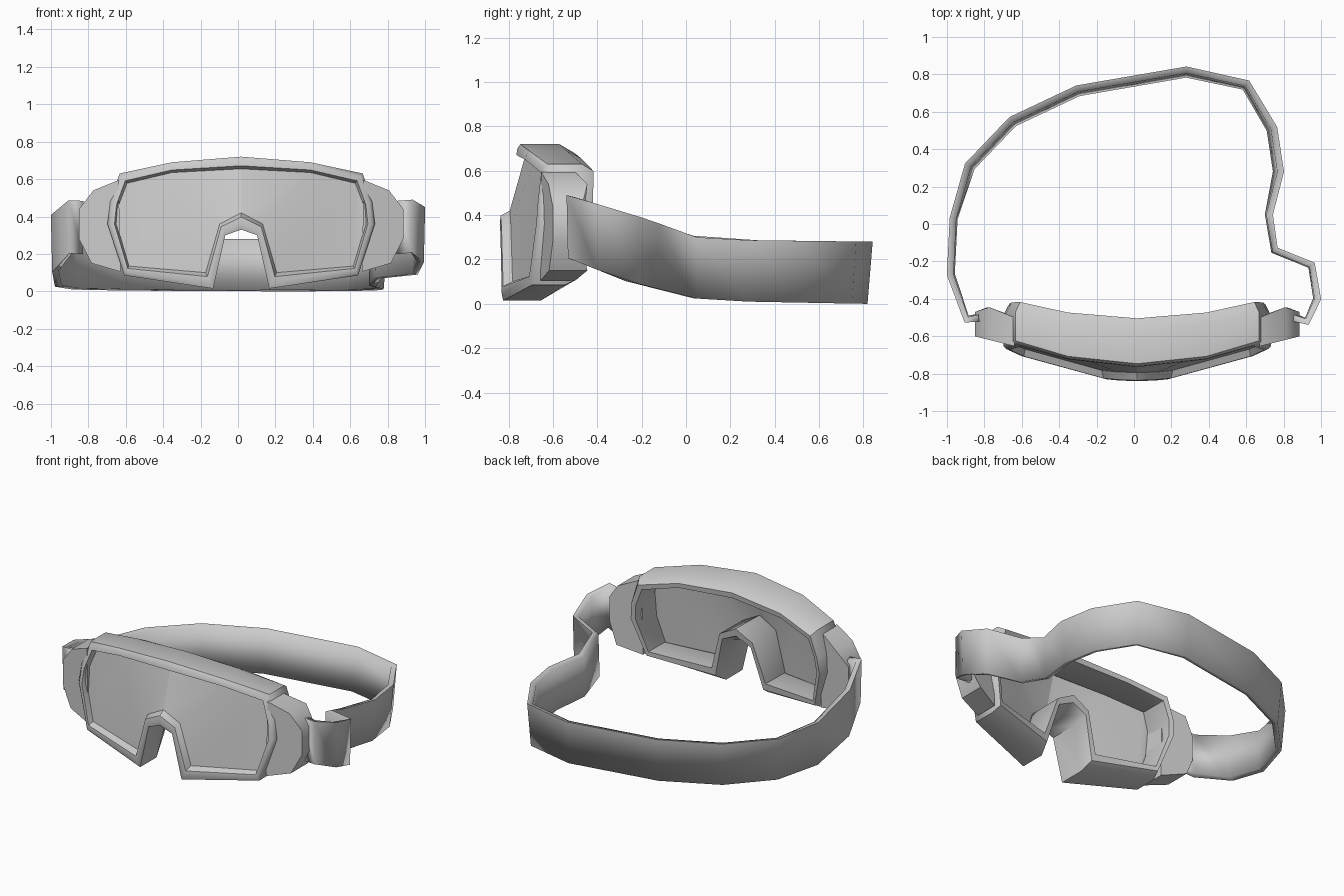
import bpy, math
from mathutils import Vector

cube = bpy.data.objects.get("Cube")
if cube:
    bpy.data.objects.remove(cube, do_unlink=True)

grey = bpy.data.materials.new("plain_grey")
grey.use_nodes = True
grey.diffuse_color = (0.6, 0.6, 0.6, 1)
grey.node_tree.nodes["Principled BSDF"].inputs["Base Color"].default_value = grey.diffuse_color

CX = 0.017  # middle of the goggles


def make(name, verts, faces, angle):
    mesh = bpy.data.meshes.new(name)
    mesh.from_pydata(verts, [], faces)
    ob = bpy.data.objects.new(name, mesh)
    bpy.context.collection.objects.link(ob)
    mesh.materials.append(grey)
    bpy.ops.object.select_all(action='DESELECT')
    ob.select_set(True)
    bpy.context.view_layer.objects.active = ob
    bpy.ops.object.mode_set(mode='EDIT')
    bpy.ops.mesh.select_all(action='SELECT')
    bpy.ops.mesh.normals_make_consistent(inside=False)
    bpy.ops.object.mode_set(mode='OBJECT')
    bpy.ops.object.shade_smooth_by_angle(angle=math.radians(angle))
    return ob


def loft(rings, closed_path):
    n, m = len(rings), len(rings[0])
    verts = [p for r in rings for p in r]
    faces = []
    for i in range(n if closed_path else n - 1):
        k = (i + 1) % n
        for j in range(m):
            l = (j + 1) % m
            faces.append((i * m + j, i * m + l, k * m + l, k * m + j))
    if not closed_path:
        faces += [tuple(range(m)), tuple(range((n - 1) * m, n * m))]
    return verts, faces


# Half outlines of the frame rim and the lens opening, top centre to nose
outer = [(0, .72), (.37, .69), (.65, .63), (.70, .48), (.715, .36),
         (.625, .085), (.15, .015), (.085, .30), (0, .33)]
inner = [(0, .655), (.37, .635), (.61, .578), (.655, .46), (.665, .36),
         (.60, .135), (.19, .10), (.115, .36), (0, .42)]


def front_y(x, z):
    return -.755 - .085 * min(1, max(0, (.72 - z) / .3)) + .35 * x * x


def back_y(x, z):
    return -.515 + .25 * x * x - .06 * (.60 - z) / .46


# Frame: cross-section as (outline blend, depth blend, extra depth)
section = [(1, 0, .045), (.75, 0, .004), (.3, 0, 0), (0, 0, .008), (0, .72, 0),
           (.6, 1, 0), (1.15, 1, 0), (1.1, 0, .06)]


def ring(i, side):
    pts = []
    for t, s, extra in section:
        x = outer[i][0] + (inner[i][0] - outer[i][0]) * t
        z = outer[i][1] + (inner[i][1] - outer[i][1]) * t
        y = front_y(x, z) * (1 - s) + back_y(x, z) * s + extra
        pts.append((CX + side * x, y, z))
    return pts


rings = [ring(i, 1) for i in range(9)] + [ring(i, -1) for i in range(7, 0, -1)]
make("goggle_frame", *loft(rings, True), 50)

# Lens: curved sheet split into panels, mirrored
verts, faces = [], []
for side in (1, -1):
    base = len(verts)
    verts += [(CX + side * x, front_y(x, z) + .045, z) for x, z in inner]
    for f in ((0, 1, 7, 8), (1, 6, 7), (1, 2, 5, 6), (2, 3, 4, 5)):
        face = [base + i for i in f]
        faces.append(face if side < 0 else face[::-1])
lens = make("lens", verts, faces, 60)

# Side clips holding the strap
profile = [(.655, .595), (.79, .54), (.867, .44), (.867, .28), (.80, .15), (.645, .105)]
for name, side in (("left_clip", 1), ("right_clip", -1)):
    front, back = [], []
    for x, z in profile:
        f = -.655 + (x - .65) * .25
        b = -.50 if x < .7 else (-.445 if x < .85 else -.47)
        front.append((CX + side * x, f, z))
        back.append((CX + side * x, b, z))
    make(name, *loft([front, back], False), 40)


# Strap: flat band swept along an uneven loop, dropping toward the back
def lookup(table, y):
    for (a, u), (b, v) in zip(table, table[1:]):
        if y <= b:
            return u + (v - u) * max(0, (y - a) / (b - a))
    return table[-1][1]


top = [(-.55, .50), (-.2, .385), (.05, .30), (.28, .287), (.82, .28)]
bottom = [(-.55, .22), (-.3, .11), (.03, .025), (.28, .01), (.8, 0)]
path = [(-.83, -.50), (-.895, -.51), (-.98, -.27), (-.965, .03), (-.88, .31), (-.65, .55),
        (-.30, .715), (.28, .815), (.60, .745), (.74, .51), (.775, .28), (.722, .05),
        (.752, -.14), (.95, -.22), (.98, -.40), (.925, -.52), (.85, -.50)]
pts = [Vector(p) for p in path]
rings = []
for i, p in enumerate(pts):
    a = (p - pts[max(0, i - 1)]).normalized()
    b = (pts[min(len(pts) - 1, i + 1)] - p).normalized()
    t = (a + b).normalized()
    out = Vector((-t.y, t.x)) * .018
    lean = out * (1.0 if p.y > .2 else .3)
    zt, zb = lookup(top, p.y), lookup(bottom, p.y)
    rings.append([(*(p + out + lean * .5), zt), (*(p - out + lean * .5), zt - .008),
                  (*(p - out - lean * .8), zb + .008), (*(p + out - lean * .8), zb)])
make("strap", *loft(rings, False), 100)
